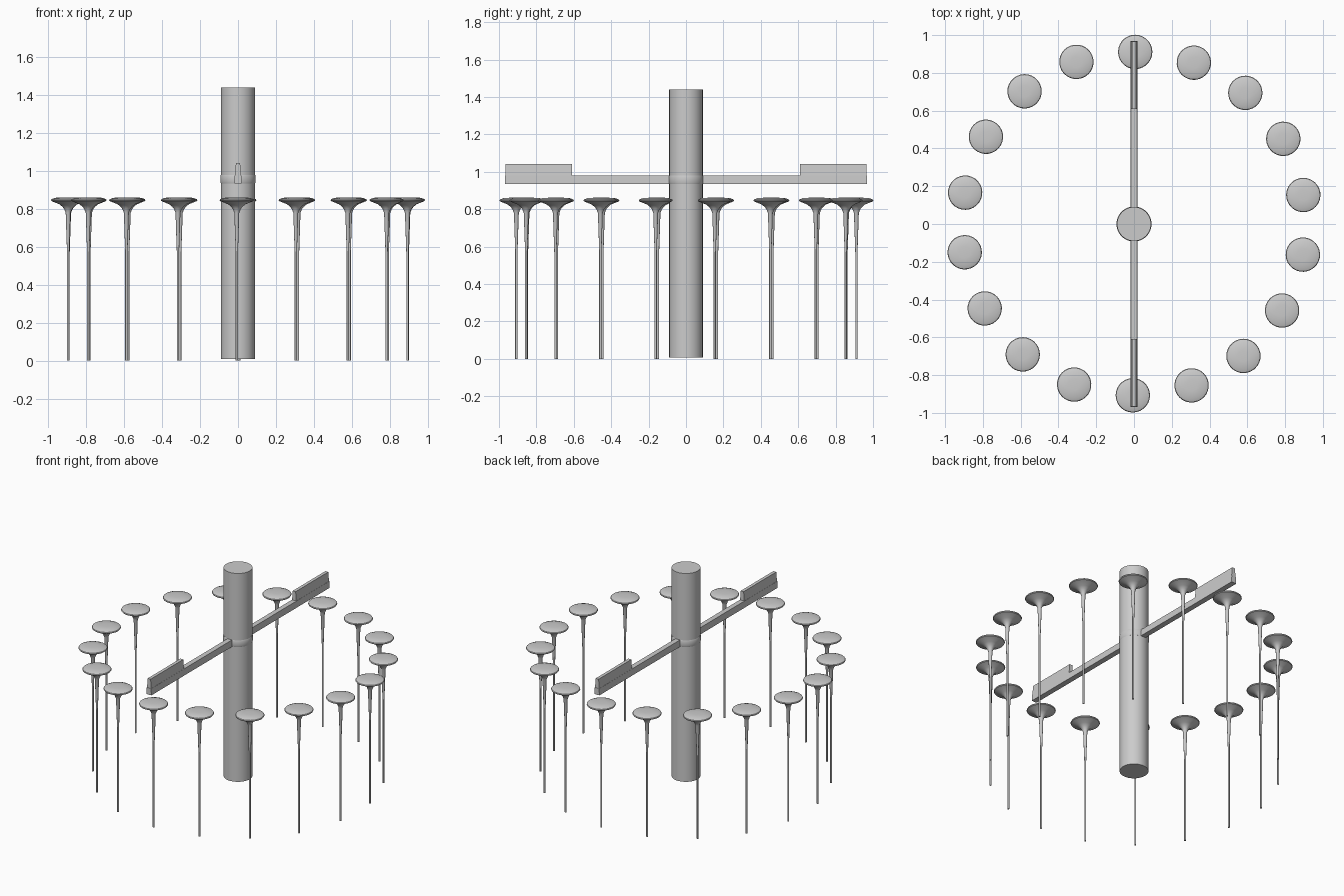
import bpy, bmesh, math

if "Cube" in bpy.data.objects:
    bpy.data.objects.remove(bpy.data.objects["Cube"])


def finish(bm, name, smooth=True):
    bmesh.ops.recalc_face_normals(bm, faces=bm.faces[:])
    me = bpy.data.meshes.new(name)
    bm.to_mesh(me)
    bm.free()
    ob = bpy.data.objects.new(name, me)
    bpy.context.collection.objects.link(ob)
    if smooth:
        bpy.ops.object.select_all(action='DESELECT')
        ob.select_set(True)
        bpy.context.view_layer.objects.active = ob
        bpy.ops.object.shade_smooth_by_angle(angle=math.radians(35))
    return ob


def lathe(name, profile, sides):
    """Solid of revolution from (radius, z) points, bottom to top, capped."""
    bm = bmesh.new()
    rings = [[bm.verts.new((r * math.cos(2 * math.pi * i / sides),
                            r * math.sin(2 * math.pi * i / sides), z))
              for i in range(sides)] for r, z in profile]
    for a, b in zip(rings, rings[1:]):
        for i in range(sides):
            j = (i + 1) % sides
            bm.faces.new((a[i], a[j], b[j], b[i]))
    bm.faces.new(rings[0][::-1])
    bm.faces.new(rings[-1])
    return finish(bm, name)


def bar(name, y0, y1, z0, z1, w0, w1):
    """Box along y whose half width goes from w0 at the bottom to w1 at the top."""
    bm = bmesh.new()
    ends = [[bm.verts.new((x, y, z)) for x, z in
             ((-w0, z0), (w0, z0), (w1, z1), (-w1, z1))] for y in (y0, y1)]
    a, b = ends
    bm.faces.new(a)
    bm.faces.new(b[::-1])
    for i in range(4):
        j = (i + 1) % 4
        bm.faces.new((a[i], b[i], b[j], a[j]))
    return finish(bm, name, smooth=False)


# central column with its thin collar
lathe("column", [(0.09, 0.008), (0.09, 1.44)], 48)
lathe("collar", [(0.0905, 0.935), (0.093, 0.942), (0.093, 0.973), (0.0905, 0.98)], 48)

# two opposite arms with raised tapered fins at the ends
for side, s in (("back", 1), ("front", -1)):
    bar(f"{side}_arm", s * 0.08, s * 0.968, 0.935, 0.98, 0.019, 0.017)
    bar(f"{side}_fin", s * 0.61, s * 0.965, 0.98, 1.043, 0.016, 0.011)

# ring of flared discs on slender stems
stem_profile = [(0.006, 0.0), (0.006, 0.57), (0.013, 0.78), (0.021, 0.80),
                (0.030, 0.812), (0.046, 0.825), (0.088, 0.842),
                (0.091, 0.847), (0.088, 0.852), (0.07, 0.859), (0.03, 0.862)]
first = lathe("disc_post_01", stem_profile, 28)
COUNT, RADIUS = 18, 0.909
for i in range(COUNT):
    post = first
    if i:
        post = first.copy()
        post.name = f"disc_post_{i + 1:02d}"
        bpy.context.collection.objects.link(post)
    a = math.radians(89.6 - 360 * i / COUNT)
    post.location = (RADIUS * math.cos(a), RADIUS * math.sin(a) + 0.002, 0)
    post.rotation_euler.z = a
